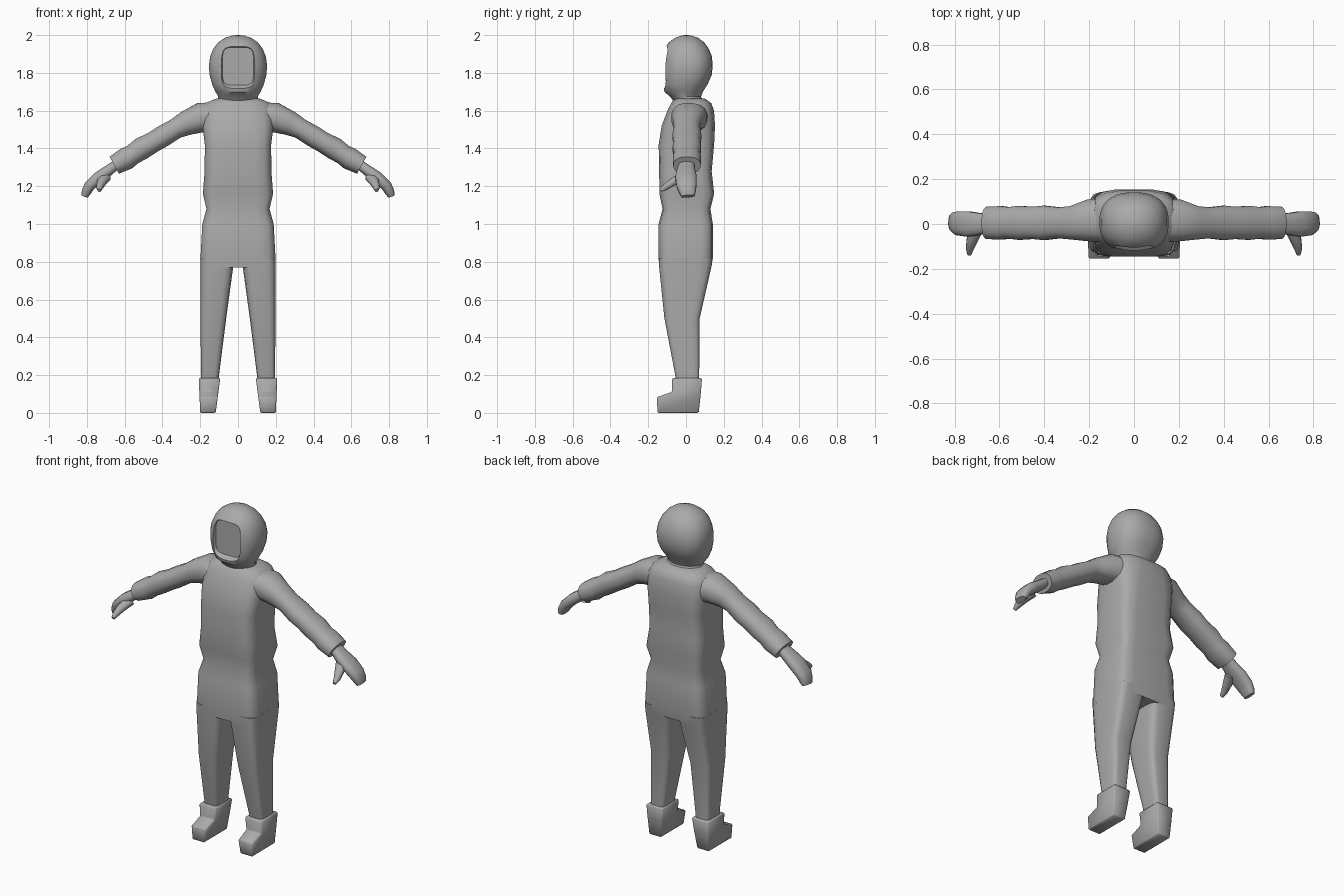
import bpy, bmesh, math
from mathutils import Vector

if "Cube" in bpy.data.objects:
    bpy.data.objects.remove(bpy.data.objects["Cube"])

grey = bpy.data.materials.new("plain grey")
grey.use_nodes = True
grey.diffuse_color = (0.4, 0.4, 0.4, 1)
grey.node_tree.nodes["Principled BSDF"].inputs["Base Color"].default_value = (0.4, 0.4, 0.4, 1)


def finish(bm, name, angle=50):
    """Turn a bmesh into a smooth shaded grey object."""
    bmesh.ops.recalc_face_normals(bm, faces=bm.faces)
    mesh = bpy.data.meshes.new(name)
    bm.to_mesh(mesh)
    bm.free()
    mesh.materials.append(grey)
    obj = bpy.data.objects.new(name, mesh)
    bpy.context.collection.objects.link(obj)
    smooth(obj, angle)
    return obj


def smooth(obj, angle):
    bpy.ops.object.select_all(action="DESELECT")
    obj.select_set(True)
    bpy.context.view_layer.objects.active = obj
    bpy.ops.object.shade_smooth_by_angle(angle=math.radians(angle))


def power(value, exponent):
    return math.copysign(abs(value) ** exponent, value)


def loft(name, rings, ref, axis=None, sides=16, mirror=1, angle=50):
    """Skin superellipse rings (centre, half width along ref, other half, squareness)."""
    bm = bmesh.new()
    loops = []
    for i, (centre, a, b, square) in enumerate(rings):
        ahead = Vector(rings[min(i + 1, len(rings) - 1)][0])
        behind = Vector(rings[max(i - 1, 0)][0])
        t = Vector(axis) if axis else (ahead - behind).normalized()
        u = (Vector(ref) - t * t.dot(Vector(ref))).normalized()
        v = t.cross(u)
        loop = []
        for k in range(sides):
            ang = math.tau * (k + 0.5) / sides
            p = (Vector(centre) + u * a * power(math.cos(ang), 2 / square)
                 + v * b * power(math.sin(ang), 2 / square))
            loop.append(bm.verts.new((p.x * mirror, p.y, p.z)))
        loops.append(loop)
    for low, high in zip(loops, loops[1:]):
        for k in range(sides):
            n = (k + 1) % sides
            bm.faces.new((low[k], low[n], high[n], high[k]))
    bm.faces.new(loops[0])
    bm.faces.new(loops[-1])
    return finish(bm, name, angle)


def upright(rows):
    """Rows of z, x min, x max, y front, y back, squareness become rings."""
    return [(((l + r) / 2, (f + b) / 2, z), (r - l) / 2, (b - f) / 2, s)
            for z, l, r, f, b, s in rows]


X, Y, Z = (1, 0, 0), (0, 1, 0), (0, 0, 1)

# Torso of the suit, pinched at the waist
torso = [(0.77, 0.2, -0.143, 0.135, 6), (0.82, 0.2, -0.146, 0.143, 6),
         (1.0, 0.19, -0.146, 0.143, 6), (1.08, 0.168, -0.125, 0.13, 6),
         (1.16, 0.187, -0.142, 0.15, 6), (1.28, 0.178, -0.143, 0.137, 5),
         (1.42, 0.177, -0.146, 0.15, 5), (1.52, 0.19, -0.13, 0.155, 4),
         (1.6, 0.195, -0.1, 0.15, 3), (1.64, 0.175, -0.08, 0.135, 3),
         (1.665, 0.115, -0.06, 0.1, 2.5)]
loft("torso", upright([(z, -w, w, f, b, s) for z, w, f, b, s in torso]), X, Z)

# Hooded head, with the face opening cut out
profile = [(1.64, 0.11, -0.06, 0.095, 2), (1.675, 0.105, -0.085, 0.08, 2),
           (1.7, 0.12, -0.115, 0.09, 2.2), (1.74, 0.138, -0.123, 0.115, 2.4),
           (1.79, 0.151, -0.126, 0.137, 2.4), (1.84, 0.155, -0.126, 0.142, 2.4),
           (1.89, 0.147, -0.122, 0.137, 2.3), (1.93, 0.13, -0.112, 0.12, 2.2),
           (1.96, 0.107, -0.093, 0.098, 2.1), (1.985, 0.072, -0.06, 0.066, 2),
           (1.997, 0.033, -0.026, 0.032, 2), (2.0, 0.008, -0.005, 0.01, 2)]
head = loft("head", upright([(z, -w, w, f, b, s) for z, w, f, b, s in profile]),
            X, Z, sides=32)
cutter = loft("face_cutter", [((0, -0.3, 1.83), 0.1, 0.127, 5),
                              ((0, -0.13, 1.83), 0.097, 0.122, 5),
                              ((0, -0.092, 1.835), 0.082, 0.1, 5)], X, Y, sides=32)
cutter.hide_render = True
cut = head.modifiers.new("face opening", "BOOLEAN")
cut.operation = "DIFFERENCE"
cut.object = cutter
bpy.context.view_layer.objects.active = head
bpy.ops.object.modifier_apply(modifier=cut.name)
bpy.data.objects.remove(cutter)
smooth(head, 35)

leg = upright([(0.16, 0.105, 0.196, -0.05, 0.07, 5), (0.5, 0.062, 0.199, -0.115, 0.073, 5),
               (0.77, 0.025, 0.2, -0.143, 0.135, 5), (0.82, 0.02, 0.2, -0.145, 0.142, 5)])

# Puffy sleeve: x, y, z, half depth, half thickness
sleeve = [(0.12, 0.02, 1.56, 0.1, 0.085), (0.2, 0.015, 1.563, 0.095, 0.08),
          (0.275, 0.005, 1.533, 0.076, 0.066), (0.33, 0.005, 1.505, 0.07, 0.055),
          (0.4, 0.005, 1.463, 0.078, 0.058), (0.45, 0.005, 1.433, 0.073, 0.056),
          (0.51, 0.005, 1.4, 0.077, 0.061), (0.558, 0.005, 1.367, 0.071, 0.055),
          (0.59, 0.005, 1.347, 0.076, 0.061), (0.655, 0.005, 1.311, 0.073, 0.052)]
hand = [(0.64, 0.005, 1.318, 0.04, 0.026), (0.69, 0, 1.28, 0.05, 0.03),
        (0.74, 0, 1.245, 0.058, 0.032), (0.785, 0.003, 1.203, 0.054, 0.03),
        (0.803, 0.008, 1.17, 0.045, 0.026), (0.812, 0.01, 1.147, 0.036, 0.018)]
thumb = [(0.7, -0.02, 1.25, 0.03, 0.025), (0.722, -0.07, 1.222, 0.026, 0.022),
         (0.733, -0.11, 1.195, 0.018, 0.018), (0.734, -0.135, 1.178, 0.01, 0.01)]


def limb(rows, square):
    return [((x, y, z), a, b, square) for x, y, z, a, b in rows]


def boot(name, side):
    """Side outline stretched between tapered inner and outer walls."""
    outline = [(-0.073, 0.185), (0.085, 0.185), (0.078, 0.1), (0.067, 0),
               (-0.15, 0), (-0.155, 0.083), (-0.073, 0.112)]
    bm = bmesh.new()
    walls = []
    for bottom, top in ((0.118, 0.094), (0.2, 0.208)):
        walls.append([bm.verts.new((side * (bottom + (top - bottom) * z / 0.185), y, z))
                      for y, z in outline])
        bm.faces.new(walls[-1])
    for k in range(len(outline)):
        n = (k + 1) % len(outline)
        bm.faces.new((walls[0][k], walls[0][n], walls[1][n], walls[1][k]))
    bmesh.ops.recalc_face_normals(bm, faces=bm.faces)
    bmesh.ops.bevel(bm, geom=bm.edges[:], offset=0.006, segments=1, affect="EDGES")
    finish(bm, name, 50)


# Paired limbs
for label, side in (("left", 1), ("right", -1)):
    loft(label + "_leg", leg, X, Z, mirror=side)
    boot(label + "_boot", side)
    loft(label + "_sleeve", limb(sleeve, 2.3), Y, mirror=side)
    loft(label + "_hand", limb(hand, 2.6), Y, sides=12, mirror=side)
    loft(label + "_thumb", limb(thumb, 2.3), X, sides=8, mirror=side)
